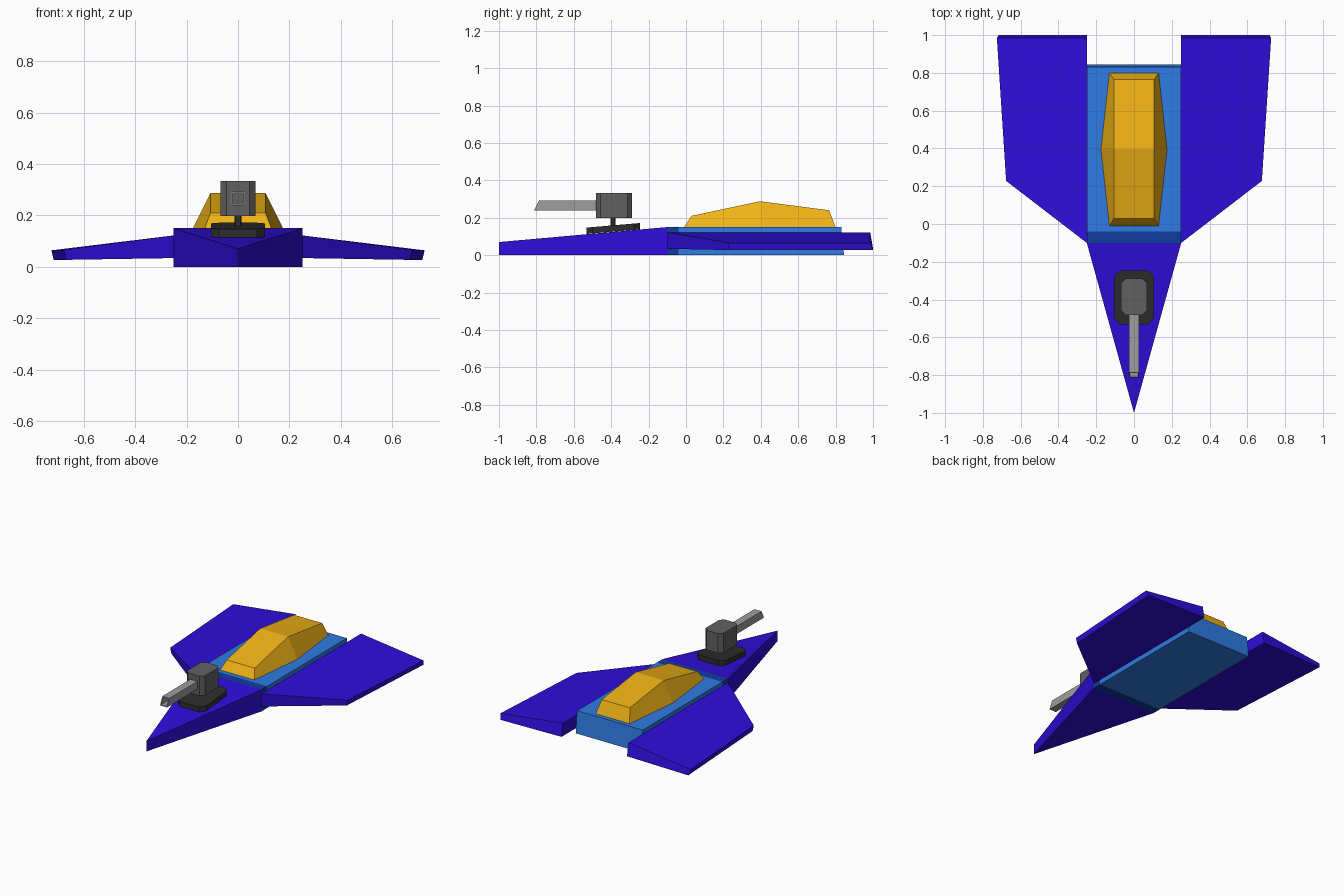
import bpy, bmesh

if "Cube" in bpy.data.objects:
    bpy.data.objects.remove(bpy.data.objects["Cube"])


def material(name, rgb):
    m = bpy.data.materials.new(name)
    m.diffuse_color = (*rgb, 1)
    m.use_nodes = True
    m.node_tree.nodes["Principled BSDF"].inputs["Base Color"].default_value = m.diffuse_color
    return m


PURPLE = material("purple", (0.028, 0.004, 0.70))
BLUE = material("blue", (0.028, 0.20, 0.77))
NAVY = material("navy", (0.005, 0.045, 0.33))
AMBER = material("amber", (0.87, 0.45, 0.008))
DARK = material("dark_grey", (0.026, 0.026, 0.026))
GREY = material("mid_grey", (0.12, 0.12, 0.12))
LIGHT = material("light_grey", (0.34, 0.34, 0.34))


def loft(name, loops, mat, mirror=False):
    """Bridge equal-length loops in order and cap both ends."""
    bm = bmesh.new()
    rings = [[bm.verts.new(p) for p in loop] for loop in loops]
    n = len(rings[0])
    for a, b in zip(rings, rings[1:]):
        for i in range(n):
            j = (i + 1) % n
            bm.faces.new((a[i], a[j], b[j], b[i]))
    bm.faces.new(rings[0][::-1])
    bm.faces.new(rings[-1])
    bmesh.ops.recalc_face_normals(bm, faces=bm.faces)
    me = bpy.data.meshes.new(name)
    bm.to_mesh(me)
    bm.free()
    me.materials.append(mat)
    ob = bpy.data.objects.new(name, me)
    bpy.context.collection.objects.link(ob)
    if mirror:
        ob.modifiers.new("Mirror", "MIRROR").use_mirror_merge = False
    return ob


def section(y0, y1, w0, w1, z0, z1):
    """Trapezoid across the hull: y, half width and z at bottom (0) and top (1)."""
    return [(-w0, y0, z0), (w0, y0, z0), (w1, y1, z1), (-w1, y1, z1)]


def octagon(hx, y0, y1, c, z):
    """Rectangle with cut corners; z is a function of y."""
    pts = [(-hx + c, y0), (hx - c, y0), (hx, y0 + c), (hx, y1 - c),
           (hx - c, y1), (-hx + c, y1), (-hx, y1 - c), (-hx, y0 + c)]
    return [(x, y, z(y)) for x, y in pts]


# Hull and the dark band behind the nose
loft("hull", [section(-0.04, -0.04, 0.25, 0.25, 0, 0.15),
              section(0.845, 0.83, 0.25, 0.25, 0, 0.15)], BLUE)
loft("hull_band", [section(-0.10, -0.10, 0.25, 0.25, 0, 0.15),
                   section(-0.04, -0.04, 0.25, 0.25, 0, 0.15)], NAVY)

# Wedge nose
loft("nose", [[(-0.25, -0.1, 0), (0.25, -0.1, 0), (0, -1, 0)],
              [(-0.25, -0.1, 0.15), (0.25, -0.1, 0.15), (0, -1, 0.07)]], PURPLE)

# Wings
root = [(0.25, -0.10, 0.034), (0.25, 1.0, 0.034), (0.25, 0.985, 0.122), (0.25, -0.10, 0.122)]
tip = [(0.67, 0.23, 0.027), (0.717, 1.0, 0.027), (0.726, 0.985, 0.064), (0.677, 0.228, 0.066)]
loft("wings", [root, tip], PURPLE, mirror=True)

# Canopy
loft("canopy", [section(-0.01, 0.03, 0.13, 0.107, 0.15, 0.21),
                section(0.395, 0.395, 0.175, 0.107, 0.15, 0.288),
                section(0.80, 0.765, 0.13, 0.107, 0.15, 0.24)], AMBER)


# Turret: sloped base, post and head
def deck(y):
    return 0.15 + (y + 0.1) * 0.085


loft("turret_base", [octagon(0.105, -0.532, -0.245, 0.032, lambda y: deck(y)),
                     octagon(0.105, -0.532, -0.245, 0.032, lambda y: deck(y) + 0.034)], DARK)
loft("turret_post", [octagon(0.013, -0.403, -0.377, 0.004, lambda y: 0.14),
                     octagon(0.013, -0.403, -0.377, 0.004, lambda y: 0.21)], DARK)
loft("turret_head", [octagon(0.068, -0.482, -0.288, 0.024, lambda y: 0.198),
                     octagon(0.068, -0.482, -0.288, 0.024, lambda y: 0.333)], GREY)

# Hollow square barrel with slanted muzzle, open back to the head
loft("barrel", [section(-0.47, -0.47, 0.027, 0.027, 0.239, 0.293),
                section(-0.812, -0.785, 0.027, 0.027, 0.239, 0.293),
                section(-0.809, -0.788, 0.021, 0.021, 0.245, 0.287),
                section(-0.475, -0.475, 0.021, 0.021, 0.245, 0.287)], LIGHT)
